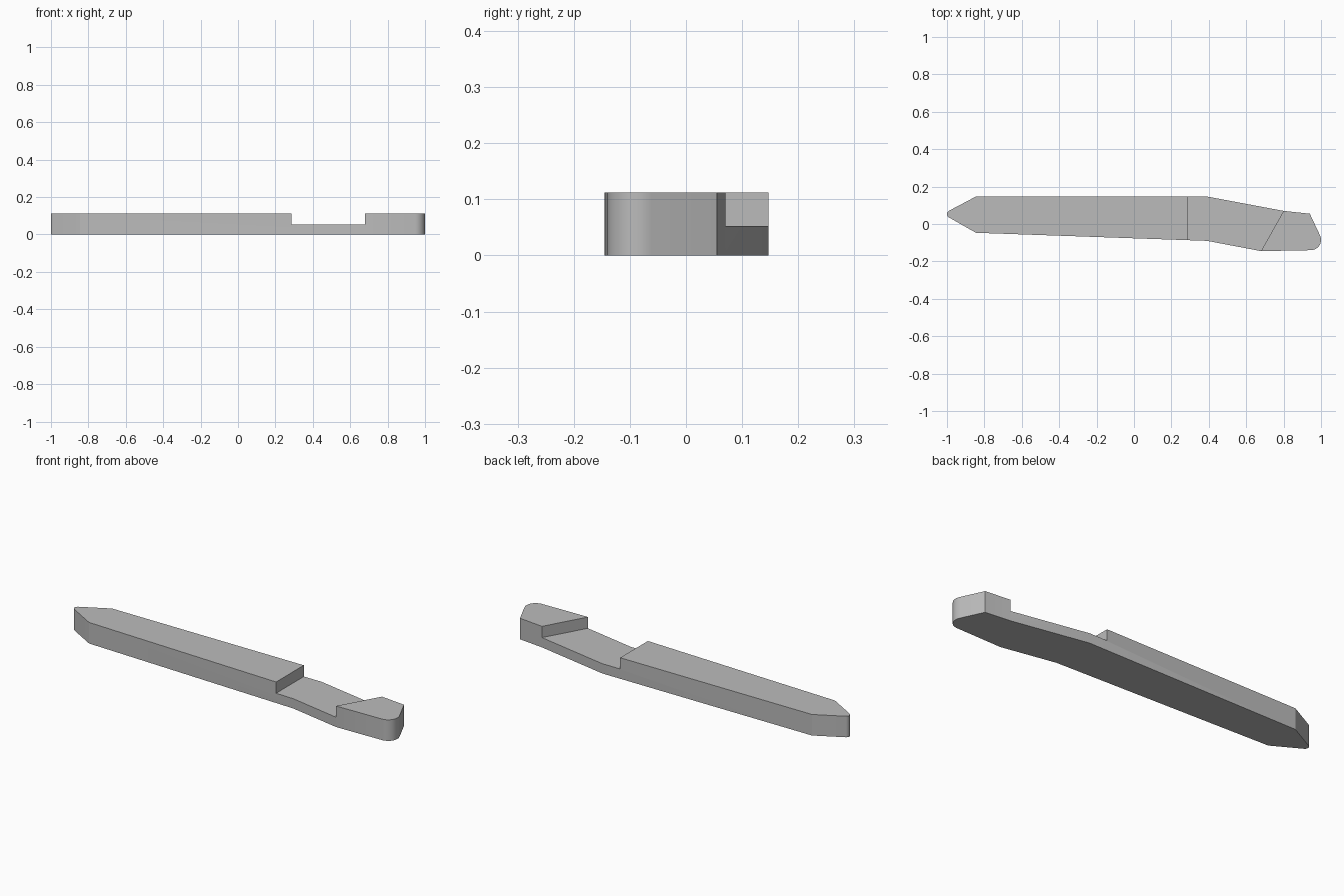
import bpy, bmesh, math

default = bpy.data.objects.get("Cube")
if default:
    bpy.data.objects.remove(default, do_unlink=True)

HEIGHT = 0.112
NOTCH_FLOOR = 0.052

grey = bpy.data.materials.new("plain grey")
grey.use_nodes = True
colour = (0.5, 0.5, 0.5, 1)
grey.diffuse_color = colour
grey.node_tree.nodes["Principled BSDF"].inputs["Base Color"].default_value = colour


def arc(cx, cy, radius, start, end, steps=10):
    """Points along an arc, angles in degrees."""
    angles = [math.radians(start + (end - start) * i / steps) for i in range(steps + 1)]
    return [(cx + radius * math.cos(a), cy + radius * math.sin(a)) for a in angles]


def prism(name, outline, bottom, top):
    """Extrude a flat counter-clockwise outline upwards."""
    bm = bmesh.new()
    face = bm.faces.new([bm.verts.new((x, y, bottom)) for x, y in outline])
    result = bmesh.ops.extrude_face_region(bm, geom=[face], use_keep_orig=True)
    verts = [v for v in result["geom"] if isinstance(v, bmesh.types.BMVert)]
    bmesh.ops.translate(bm, verts=verts, vec=(0, 0, top - bottom))
    bmesh.ops.recalc_face_normals(bm, faces=bm.faces)
    mesh = bpy.data.meshes.new(name)
    bm.to_mesh(mesh)
    bm.free()
    mesh.materials.append(grey)
    obj = bpy.data.objects.new(name, mesh)
    bpy.context.collection.objects.link(obj)
    return obj


# Long bar with a blunt pointed end and a bent, rounded head
outline = [(-0.845, -0.047), (0.39, -0.09), (0.68, -0.145)]
outline += arc(0.945, -0.085, 0.055, -88, 25)
outline += [(0.94, 0.055), (0.8, 0.07), (0.39, 0.147), (-0.845, 0.147)]
outline += arc(-0.98, 0.053, 0.02, 118, 240)
bar = prism("notched_bar", outline, 0, HEIGHT)

# Notch across the top, square on one side and slanted on the other
notch = prism("notch_cutter",
              [(0.285, -0.25), (0.62, -0.25), (0.901, 0.25), (0.285, 0.25)],
              NOTCH_FLOOR, 0.2)
notch.hide_render = True

cut = bar.modifiers.new("notch", 'BOOLEAN')
cut.operation = 'DIFFERENCE'
cut.solver = 'EXACT'
cut.object = notch
bpy.ops.object.select_all(action='DESELECT')
bar.select_set(True)
bpy.context.view_layer.objects.active = bar
bpy.ops.object.modifier_apply(modifier=cut.name)
bpy.data.objects.remove(notch, do_unlink=True)

# Smooth only the rounded ends
bpy.ops.object.shade_smooth_by_angle(angle=math.radians(20))
